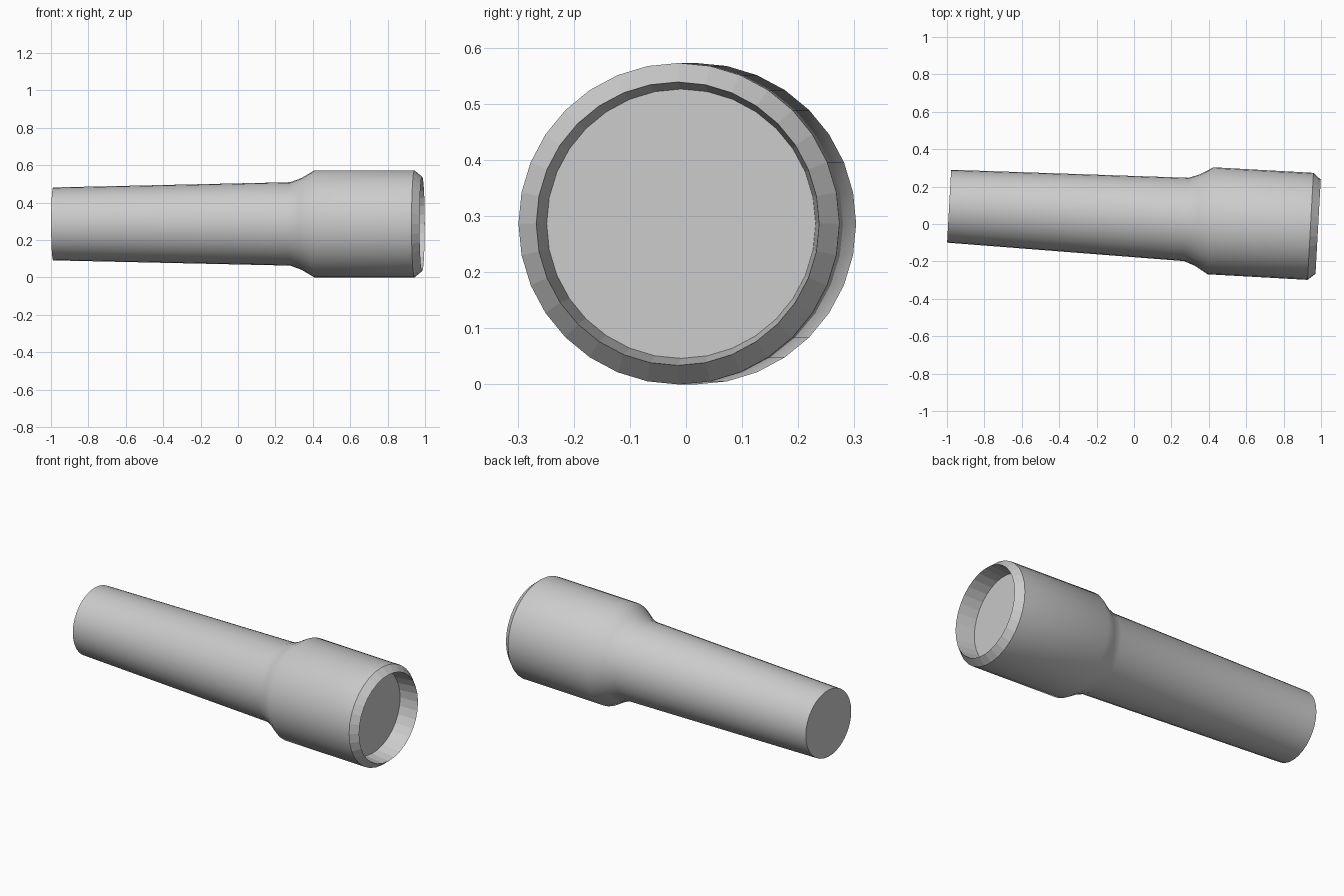
import bpy, bmesh, math
from mathutils import Matrix

if "Cube" in bpy.data.objects:
    bpy.data.objects.remove(bpy.data.objects["Cube"])

SIDES = 32
# torch axis lies along x, turned slightly about z
PLACE = Matrix.Translation((0, 0.04, 0.2865)) @ Matrix.Rotation(math.atan(-0.0557), 4, 'Z')


def lathe(name, profile, flat_from=99, cap=None):
    """Spin (position, radius) pairs round x; bands from flat_from on are faceted."""
    bm = bmesh.new()
    rings = []
    for s, r in profile:
        rings.append([bm.verts.new((s, r * math.sin(a), r * math.cos(a)))
                      for a in (2 * math.pi * i / SIDES for i in range(SIDES))])
    for k in range(len(rings) - 1):
        a, b = rings[k], rings[k + 1]
        for i in range(SIDES):
            j = (i + 1) % SIDES
            f = bm.faces.new((a[i], a[j], b[j], b[i]))
            f.smooth = k < flat_from
    if cap is not None:
        bm.faces.new(rings[cap])
    bmesh.ops.recalc_face_normals(bm, faces=bm.faces)
    # crisp edges where smooth meets flat
    for e in bm.edges:
        if any(not f.smooth for f in e.link_faces):
            e.smooth = False
    mesh = bpy.data.meshes.new(name)
    bm.to_mesh(mesh)
    bm.free()
    obj = bpy.data.objects.new(name, mesh)
    bpy.context.collection.objects.link(obj)
    obj.matrix_world = PLACE
    return obj


# tapered handle, flared shoulder, head, bevelled rim, recess and the lens at its floor
LENS_S, LENS_R = 0.875, 0.24
lathe("torch_casing", [
    (-0.99, 0.195), (0.28, 0.223), (0.34, 0.245), (0.41, 0.2865),
    (0.945, 0.2865), (0.986, 0.2525), (LENS_S, LENS_R)], flat_from=4, cap=0)

# lens disc
bm = bmesh.new()
bmesh.ops.create_circle(bm, cap_ends=True, segments=SIDES, radius=LENS_R,
                        matrix=Matrix.Translation((LENS_S, 0, 0)) @ Matrix.Rotation(math.pi / 2, 4, 'Y'))
mesh = bpy.data.meshes.new("lens")
bm.to_mesh(mesh)
bm.free()
lens = bpy.data.objects.new("lens", mesh)
bpy.context.collection.objects.link(lens)
lens.matrix_world = PLACE

# correct facing of the casing is fixed by its outer shell
casing = bpy.data.objects["torch_casing"]
if casing.data.polygons[0].normal.dot(casing.data.polygons[0].center * 1.0 - casing.data.vertices[0].co.project(
        Matrix.Identity(3)[0])) < 0:
    casing.data.flip_normals()
